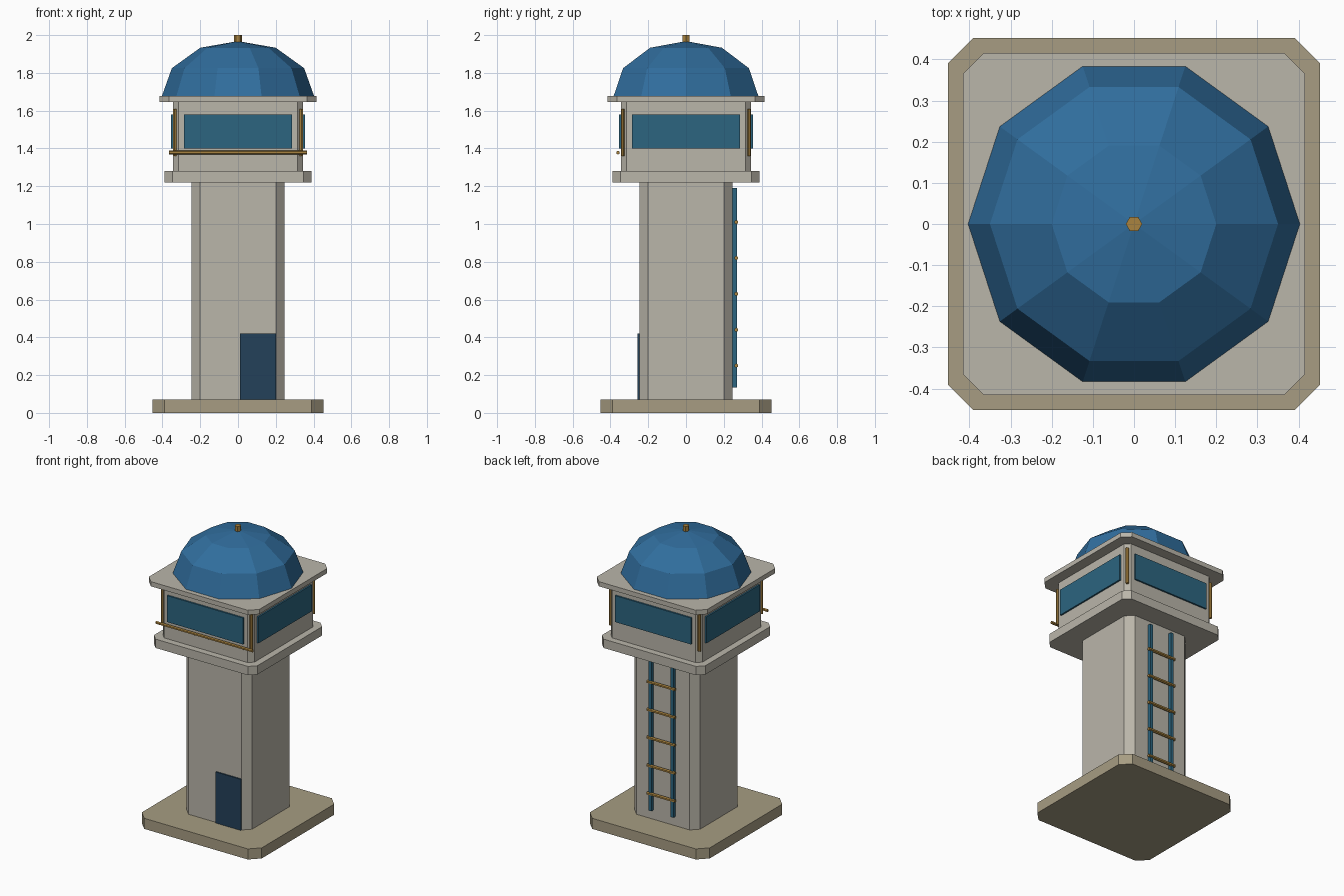
import bpy
import bmesh
from math import cos, sin, pi
from mathutils import Vector

if "Cube" in bpy.data.objects:
    bpy.data.objects.remove(bpy.data.objects["Cube"], do_unlink=True)


def material(name, rgb):
    mat = bpy.data.materials.new(name)
    mat.use_nodes = True
    mat.diffuse_color = (*rgb, 1)
    mat.node_tree.nodes["Principled BSDF"].inputs["Base Color"].default_value = (*rgb, 1)
    return mat


WALL = material("pale stone", (0.49, 0.465, 0.40))
BASE = material("sand stone", (0.385, 0.335, 0.225))
DOME = material("dome blue", (0.03, 0.155, 0.34))
GLASS = material("teal glass", (0.025, 0.13, 0.215))
DOOR = material("navy", (0.017, 0.053, 0.10))
BRASS = material("brass", (0.40, 0.23, 0.05))


def finish(name, bm, mat):
    bmesh.ops.recalc_face_normals(bm, faces=bm.faces)
    mesh = bpy.data.meshes.new(name)
    bm.to_mesh(mesh)
    bm.free()
    mesh.materials.append(mat)
    obj = bpy.data.objects.new(name, mesh)
    bpy.context.collection.objects.link(obj)
    return obj


def loft(name, rings, mat):
    """Skin a stack of equal point rings and cap both ends."""
    bm = bmesh.new()
    loops = [[bm.verts.new(p) for p in ring] for ring in rings]
    n = len(loops[0])
    for low, high in zip(loops, loops[1:]):
        for i in range(n):
            j = (i + 1) % n
            bm.faces.new((low[i], low[j], high[j], high[i]))
    bm.faces.new(loops[0][::-1])
    bm.faces.new(loops[-1])
    return finish(name, bm, mat)


def cut_corner_block(name, half, cut, z0, z1, mat):
    """Square block with chamfered vertical corners."""
    k = half - cut
    outline = [(half, -k), (half, k), (k, half), (-k, half),
               (-half, k), (-half, -k), (-k, -half), (k, -half)]
    return loft(name, [[(x, y, z) for x, y in outline] for z in (z0, z1)], mat)


def box(name, low, high, mat):
    bm = bmesh.new()
    bmesh.ops.create_cube(bm, size=1)
    low, high = Vector(low), Vector(high)
    bmesh.ops.scale(bm, vec=high - low, verts=bm.verts)
    bmesh.ops.translate(bm, vec=(low + high) / 2, verts=bm.verts)
    return finish(name, bm, mat)


def rod(name, start, end, radius, mat, sides=6):
    start, end = Vector(start), Vector(end)
    axis = end - start
    bm = bmesh.new()
    bmesh.ops.create_cone(bm, cap_ends=True, segments=sides, radius1=radius,
                          radius2=radius, depth=axis.length)
    obj = finish(name, bm, mat)
    obj.rotation_euler = axis.to_track_quat("Z", "Y").to_euler()
    obj.location = (start + end) / 2
    return obj


# Stacked masonry
cut_corner_block("base_plinth", 0.452, 0.062, 0, 0.072, BASE)
cut_corner_block("tower_shaft", 0.247, 0.047, 0.072, 1.22, WALL)
cut_corner_block("balcony_slab", 0.39, 0.042, 1.22, 1.28, WALL)
cut_corner_block("lookout_room", 0.345, 0.03, 1.28, 1.645, WALL)
cut_corner_block("roof_slab", 0.416, 0.051, 1.645, 1.677, WALL)

# Ten-sided faceted dome
bm = bmesh.new()
previous = None
for radius, z in ((0.403, 1.677), (0.35, 1.825), (0.2, 1.933)):
    ring = [bm.verts.new((radius * cos(i * pi / 5), radius * sin(i * pi / 5), z))
            for i in range(10)]
    for i in range(10):
        j = (i + 1) % 10
        if previous:
            bm.faces.new((previous[i], previous[j], ring[j], ring[i]))
    if not previous:
        bm.faces.new(ring)
    previous = ring
tip = bm.verts.new((0, 0, 1.968))
for i in range(10):
    bm.faces.new((previous[i], previous[(i + 1) % 10], tip))
finish("dome", bm, DOME)

# Finial, with points along x
finial = rod("finial", (0, 0, 1.955), (0, 0, 2), 0.02, BRASS)
finial.rotation_euler.z += pi / 6

# Window on each side of the room
for i, side in enumerate(("front", "left", "back", "right")):
    window = box(side + "_window", (-0.286, -0.356, 1.4), (0.286, -0.34, 1.58), GLASS)
    window.rotation_euler.z = i * pi / 2

# Corner posts and front handrail
for sx in (-1, 1):
    for sy in (-1, 1):
        name = ("front" if sy < 0 else "back") + ("_left" if sx > 0 else "_right")
        rod(name + "_post", (sx * 0.335, sy * 0.335, 1.36),
            (sx * 0.335, sy * 0.335, 1.61), 0.01, BRASS)
rod("front_handrail", (-0.364, -0.36, 1.378), (0.364, -0.36, 1.378), 0.01, BRASS)

# Door
box("door", (0.01, -0.256, 0.072), (0.2, -0.24, 0.42), DOOR)

# Ladder up the back
for side, x in (("left", 0.083), ("right", -0.083)):
    box(side + "_ladder_rail", (x - 0.011, 0.245, 0.135), (x + 0.011, 0.269, 1.19), GLASS)
for i in range(5):
    z = 0.25 + 0.19 * i
    rod(f"ladder_rung_{i + 1}", (-0.105, 0.266, z), (0.105, 0.266, z), 0.011, BRASS)
